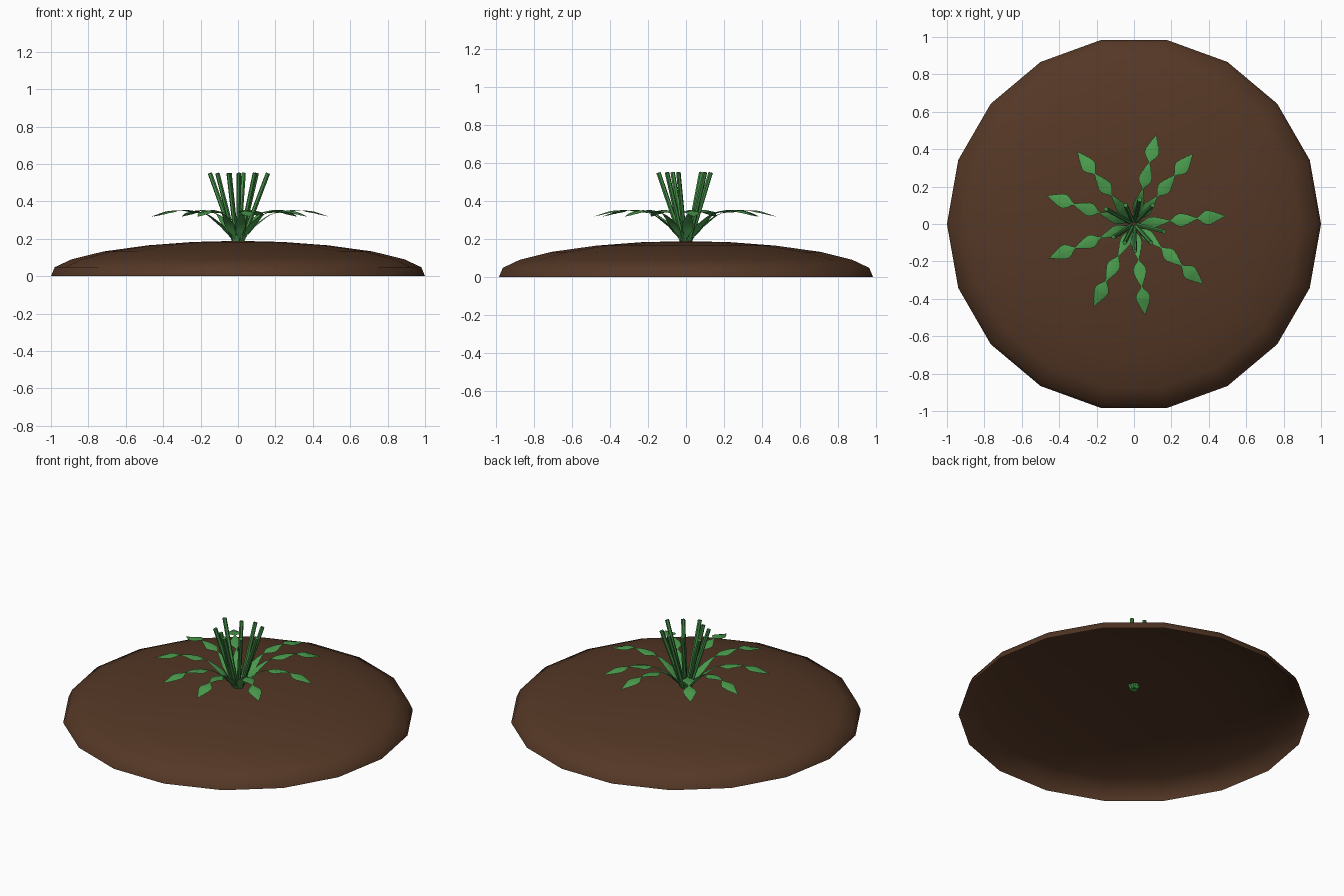
import bpy, bmesh
from math import sin, cos, radians
from mathutils import Vector

cube = bpy.data.objects.get("Cube")
if cube:
    bpy.data.objects.remove(cube, do_unlink=True)


def material(name, rgb):
    mat = bpy.data.materials.new(name)
    mat.use_nodes = True
    mat.diffuse_color = (*rgb, 1)
    bsdf = next(n for n in mat.node_tree.nodes if n.type == 'BSDF_PRINCIPLED')
    bsdf.inputs["Base Color"].default_value = (*rgb, 1)
    bsdf.inputs["Roughness"].default_value = 0.9
    return mat


SOIL = material("soil brown", (0.09, 0.039, 0.019))
LEAF = material("leaf green", (0.07, 0.33, 0.075))
STEM = material("stem green", (0.055, 0.27, 0.06))


def finish(name, bm, mat, smooth):
    mesh = bpy.data.meshes.new(name)
    for face in bm.faces:
        face.smooth = smooth
    bm.to_mesh(mesh)
    bm.free()
    mesh.materials.append(mat)
    obj = bpy.data.objects.new(name, mesh)
    bpy.context.collection.objects.link(obj)
    return obj


def bridge(bm, lower, upper):
    n = len(lower)
    for i in range(n):
        j = (i + 1) % n
        bm.faces.new((lower[i], lower[j], upper[j], upper[i]))


# Soil mound: open-bottomed lathed dome
SIDES = 18
bm = bmesh.new()
rings = []
for r, z in [(1, 0), (0.98, 0.048), (0.89, 0.09), (0.72, 0.132),
             (0.48, 0.165), (0.24, 0.183)]:
    rings.append([bm.verts.new((r * cos(radians(360 * i / SIDES)),
                                r * sin(radians(360 * i / SIDES)), z))
                  for i in range(SIDES)])
for a, b in zip(rings, rings[1:]):
    bridge(bm, a, b)
peak = bm.verts.new((0, 0, 0.189))
for i in range(SIDES):
    bm.faces.new((rings[-1][i], rings[-1][(i + 1) % SIDES], peak))
finish("soil_mound", bm, SOIL, True)

# Bare stems: thin six-sided rods fanning out from the crown
TIPS = [(-0.15, 0.08), (-0.11, -0.07), (-0.045, 0.1), (0.005, -0.145),
        (0.03, 0.13), (0.1, 0.1), (0.16, -0.04), (0.09, -0.1), (-0.05, -0.1)]
bm = bmesh.new()
for x, y in TIPS:
    out = Vector((x, y, 0)).normalized() * 0.014
    base, tip = Vector((out.x, out.y, 0.165)), Vector((x, y, 0.55))
    axis = (tip - base).normalized()
    side = axis.orthogonal().normalized()
    other = axis.cross(side)
    ends = []
    for point in (base, tip):
        ends.append([bm.verts.new(point + 0.012 * (side * cos(radians(60 * k))
                                                   + other * sin(radians(60 * k))))
                     for k in range(6)])
    bridge(bm, *ends)
    bm.faces.new(ends[1])
    bm.faces.new(ends[0][::-1])
finish("stems", bm, STEM, False)

# Height of an arching frond at a given distance from the centre
ARCH = [(0.02, 0.18), (0.09, 0.275), (0.16, 0.325), (0.22, 0.345),
        (0.3, 0.355), (0.4, 0.348), (0.5, 0.315)]


def arch(r):
    for (r0, z0), (r1, z1) in zip(ARCH, ARCH[1:]):
        if r <= r1:
            return z0 + (z1 - z0) * (r - r0) / (r1 - r0)
    return ARCH[-1][1]


# Fronds: three serrated leaflets in line along each arch
OUTLINE = [(0, 0.08), (0.1, 0.3), (0.22, 0.75), (0.34, 1), (0.48, 0.98),
           (0.5, 0.9), (0.64, 0.74), (0.66, 0.64), (0.8, 0.44),
           (0.82, 0.36), (1, 0.03)]
LEAFLETS = [(0.03, 0.2, 0.03), (0.19, 0.345, 0.035), (0.335, 0.49, 0.038)]


def leaflet(bm, direction, start, end, half_width):
    across = Vector((-direction.y, direction.x, 0))
    rows = []
    for t, w in OUTLINE:
        r = start + (end - start) * t
        mid = direction * r + Vector((0, 0, arch(r)))
        edge = across * w * half_width
        drop = Vector((0, 0, -0.008 * w))
        rows.append([bm.verts.new(p) for p in
                     (mid - edge + drop, mid, mid + edge + drop)])
    for a, b in zip(rows, rows[1:]):
        for k in range(2):
            bm.faces.new((a[k], b[k], b[k + 1], a[k + 1]))


bm = bmesh.new()
for angle in (5, 50, 76, 128, 162, 202, 244, 277, 319):
    heading = Vector((cos(radians(angle)), sin(radians(angle)), 0))
    for start, end, half_width in LEAFLETS:
        leaflet(bm, heading, start, end, half_width)
finish("fronds", bm, LEAF, True)
